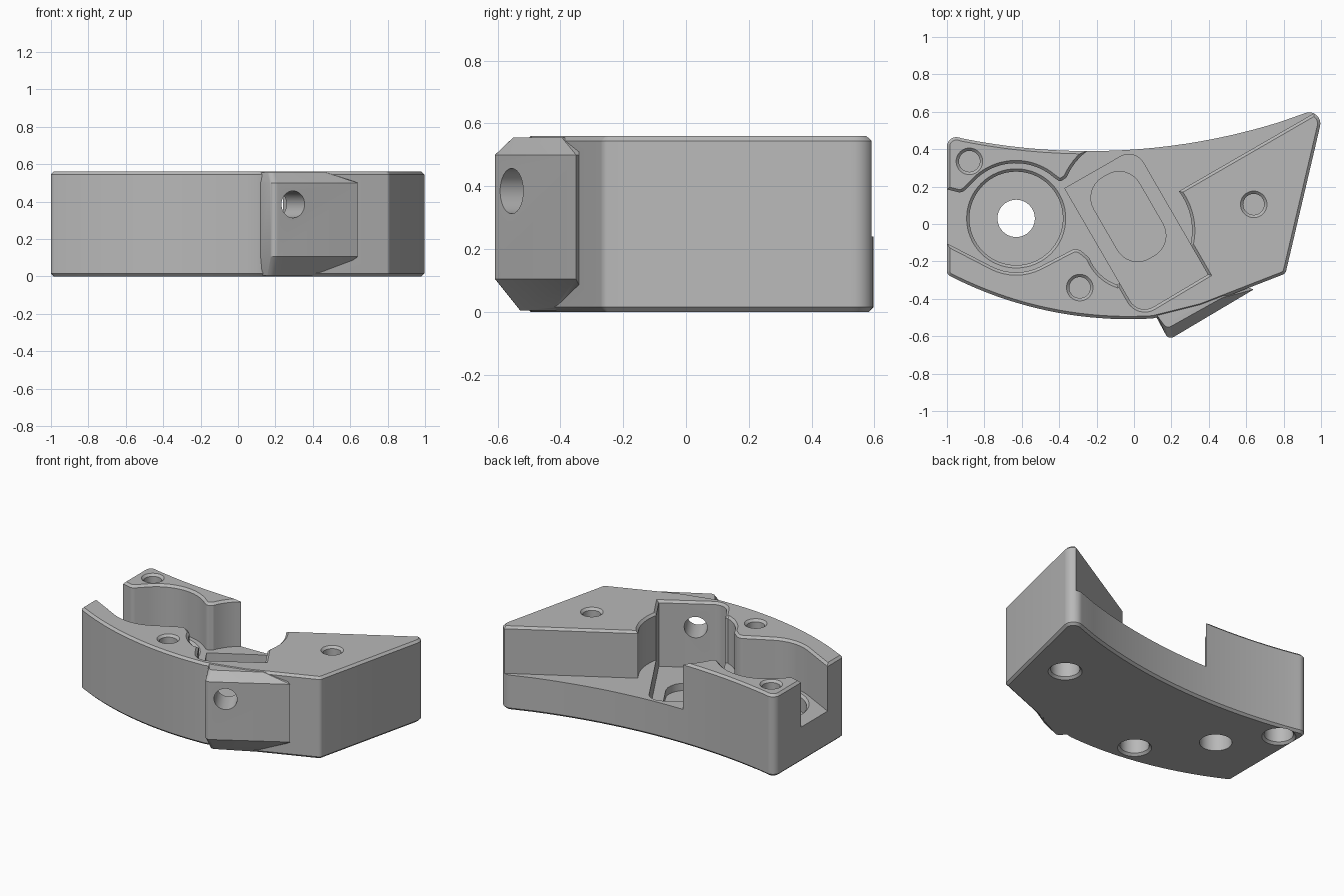
import bpy, bmesh, math
from mathutils import Vector

if "Cube" in bpy.data.objects:
    bpy.data.objects.remove(bpy.data.objects["Cube"], do_unlink=True)

grey = bpy.data.materials.new("plain grey")
grey.use_nodes = True
grey.diffuse_color = (0.48, 0.48, 0.48, 1)
grey.node_tree.nodes["Principled BSDF"].inputs["Base Color"].default_value = (0.48, 0.48, 0.48, 1)

TOP, FLOOR, CH = 0.56, 0.24, 0.015


def arc(a, m, b, n=14):
    """Points on the circle through a, m and b."""
    (ax, ay), (mx, my), (bx, by) = a, m, b
    d = 2 * (ax * (my - by) + mx * (by - ay) + bx * (ay - my))
    sa, sm, sb = ax * ax + ay * ay, mx * mx + my * my, bx * bx + by * by
    c = Vector(((sa * (my - by) + sm * (by - ay) + sb * (ay - my)) / d,
                (sa * (bx - mx) + sm * (ax - bx) + sb * (mx - ax)) / d))
    u, v = Vector(a) - c, Vector(b) - c
    r, t0 = u.length, math.atan2(u.y, u.x)
    sweep = (math.atan2(v.y, v.x) - t0 + math.pi) % (2 * math.pi) - math.pi
    return [(c.x + r * math.cos(t0 + sweep * i / n), c.y + r * math.sin(t0 + sweep * i / n))
            for i in range(n + 1)]


def fillet(points, n=8):
    """Round every (x, y, radius) corner; (x, y) corners stay sharp."""
    out = []
    for i, p in enumerate(points):
        here = Vector(p[:2])
        if len(p) == 2:
            out.append(here)
            continue
        a = (Vector(points[i - 1][:2]) - here).normalized()
        b = (Vector(points[(i + 1) % len(points)][:2]) - here).normalized()
        half, r = a.angle(b) / 2, p[2]
        c = here + (a + b).normalized() * r / math.sin(half)
        s = here + a * r / math.tan(half) - c
        e = here + b * r / math.tan(half) - c
        turn = math.atan2(s.x * e.y - s.y * e.x, s.dot(e))
        for k in range(n + 1):
            t = turn * k / n
            out.append(c + Vector((s.x * math.cos(t) - s.y * math.sin(t),
                                   s.x * math.sin(t) + s.y * math.cos(t))))
    return out


def offset(loop, d):
    """Grow a counter-clockwise loop by d."""
    out = []
    for i, p in enumerate(loop):
        e1 = (p - loop[i - 1]).normalized()
        e2 = (loop[(i + 1) % len(loop)] - p).normalized()
        n1, n2 = Vector((e1.y, -e1.x)), Vector((e2.y, -e2.x))
        out.append(p + (n1 + n2) * d / max(0.3, 1 + n1.dot(n2)))
    return out


def loft(name, sections):
    """Solid through a stack of counter-clockwise (loop, z) sections."""
    bm = bmesh.new()
    rings = [[bm.verts.new((p[0], p[1], z)) for p in loop] for loop, z in sections]
    n = len(rings[0])
    for lo, hi in zip(rings, rings[1:]):
        for i in range(n):
            j = (i + 1) % n
            bm.faces.new((lo[i], lo[j], hi[j], hi[i]))
    bm.faces.new(rings[0][::-1])
    bm.faces.new(rings[-1])
    me = bpy.data.meshes.new(name)
    bm.to_mesh(me)
    bm.free()
    me.materials.append(grey)
    ob = bpy.data.objects.new(name, me)
    bpy.context.collection.objects.link(ob)
    return ob


def volume(me):
    bm = bmesh.new()
    bm.from_mesh(me)
    v = bm.calc_volume()
    bm.free()
    return v


def combine(ob, operation):
    """Boolean a helper into the body, using the first solver with a sane volume."""
    before = volume(body.data)
    mod = body.modifiers.new(ob.name, "BOOLEAN")
    mod.operation, mod.object = operation, ob
    result = None
    for solver in ("EXACT", "MANIFOLD", "FLOAT"):
        mod.solver = solver
        bpy.context.view_layer.update()
        graph = bpy.context.evaluated_depsgraph_get()
        trial = bpy.data.meshes.new_from_object(body.evaluated_get(graph))
        ratio = volume(trial) / before
        if 0.5 < ratio < 1.3 and abs(ratio - 1) > 1e-5:
            result = trial
            break
    body.modifiers.remove(mod)
    if result:
        body.data = result
    bpy.data.objects.remove(ob, do_unlink=True)


def pocket(name, loop, floor, rim):
    """Cut straight down to floor, with a chamfer around the rim height."""
    combine(loft(name, [(loop, floor), (loop, rim - CH), (offset(loop, CH), rim),
                        (offset(loop, CH), TOP + 0.1)]), "DIFFERENCE")


def circle(x, y, r, n=40):
    return [Vector((x + r * math.cos(math.tau * i / n), y + r * math.sin(math.tau * i / n)))
            for i in range(n)]


# Curved body with chamfered top and bottom edges
outline = fillet([(-1, -0.27, 0.03)] + arc((-1, -0.27), (-0.5, -0.455), (0.1, -0.505), 20)[1:]
                 + [(0.36, -0.44), (0.81, -0.265, 0.03), (1.02, 0.63, 0.06)]
                 + arc((1.02, 0.63), (-0.2, 0.39), (-1, 0.475), 24)[3:-1] + [(-1, 0.48, 0.05)])
body = loft("curved_housing", [(offset(outline, -CH), 0), (outline, CH),
                               (outline, TOP - CH), (offset(outline, -CH), TOP)])

# Sloped boss on the front
back = [(0.5, -0.3), (0.1, -0.4)]
low = fillet([(0.11, -0.46), (0.17, -0.535, 0.03), (0.40, -0.42)] + back)
wide = fillet([(0.11, -0.48), (0.185, -0.62, 0.03), (0.64, -0.35)] + back)
high = fillet([(0.11, -0.47), (0.175, -0.56, 0.03), (0.47, -0.395)] + back)
combine(loft("front_boss", [(low, 0.004), (wide, 0.105), (wide, 0.5), (high, TOP - 0.005)]), "UNION")

# Open upper pocket, running out through the left and the back
opening = fillet([(-1.2, 0.0), (-0.63, -0.295, 0.285), (-0.305, -0.125, 0.05)]
                 + arc((-0.24, -0.18), (-0.19, -0.26), (-0.09, -0.325), 8)
                 + [(0.1, -0.2)] + arc((0.30, -0.12), (0.30, 0.05), (0.24, 0.175), 10)
                 + [(1.3, 0.787), (1.3, 1.0), (-0.25, 1.0)]
                 + arc((-0.25, 0.39), (-0.32, 0.32), (-0.36, 0.25), 6)
                 + [(-0.395, 0.225, 0.02)]
                 + arc((-0.43, 0.25), (-0.63, 0.325), (-0.85, 0.235), 20)
                 + [(-0.92, 0.165, 0.04), (-1.0, 0.185), (-1.2, 0.3)])
pocket("upper_pocket", opening, FLOOR, TOP)

# Tilted rectangular recess with two rounded corners
tilted = fillet([(-0.37, 0.19), (0.025, -0.49, 0.09), (0.395, -0.27), (0.005, 0.405, 0.09)])
pocket("tilted_recess", tilted, 0.11, TOP)

# Long slot sunk into the tilted recess
along, across = Vector((0.5, -0.866)), Vector((0.866, 0.5))
mid = Vector((-0.03, 0.04))
slot = fillet([tuple(mid + along * a + across * b) + (0.125,)
               for a, b in ((-0.25, -0.14), (0.25, -0.14), (0.25, 0.14), (-0.25, 0.14))])
combine(loft("slot", [(slot, 0.06), (slot, 0.2)]), "DIFFERENCE")

# Round recess and through hole
pocket("round_recess", circle(-0.63, 0.03, 0.25, 64), 0.13, FLOOR)
combine(loft("through_hole", [(circle(-0.63, 0.03, 0.1), -0.1),
                              (circle(-0.63, 0.03, 0.1), 0.2)]), "DIFFERENCE")

# Three screw holes, narrow from the top and wide from the bottom
for x, y in ((-0.88, 0.335), (-0.29, -0.34), (0.64, 0.105)):
    pocket("top_screw_hole", circle(x, y, 0.056), 0.34, TOP)
    combine(loft("bottom_screw_hole", [(circle(x, y, 0.105), -0.1), (circle(x, y, 0.105), 0),
                                       (circle(x, y, 0.09), CH), (circle(x, y, 0.09), 0.3)]),
            "DIFFERENCE")

# Cross bore through the front boss into the tilted recess
bore = loft("cross_bore", [(circle(0, 0, 0.072), -0.18), (circle(0, 0, 0.072), 0.2)])
bore.rotation_euler = (math.pi / 2, 0, math.radians(30))
bore.location = (0.28, -0.53, 0.385)
combine(bore, "DIFFERENCE")

# Smooth curves with crisp edges
bpy.ops.object.select_all(action="DESELECT")
body.select_set(True)
bpy.context.view_layer.objects.active = body
bpy.ops.object.shade_smooth_by_angle(angle=math.radians(25))
